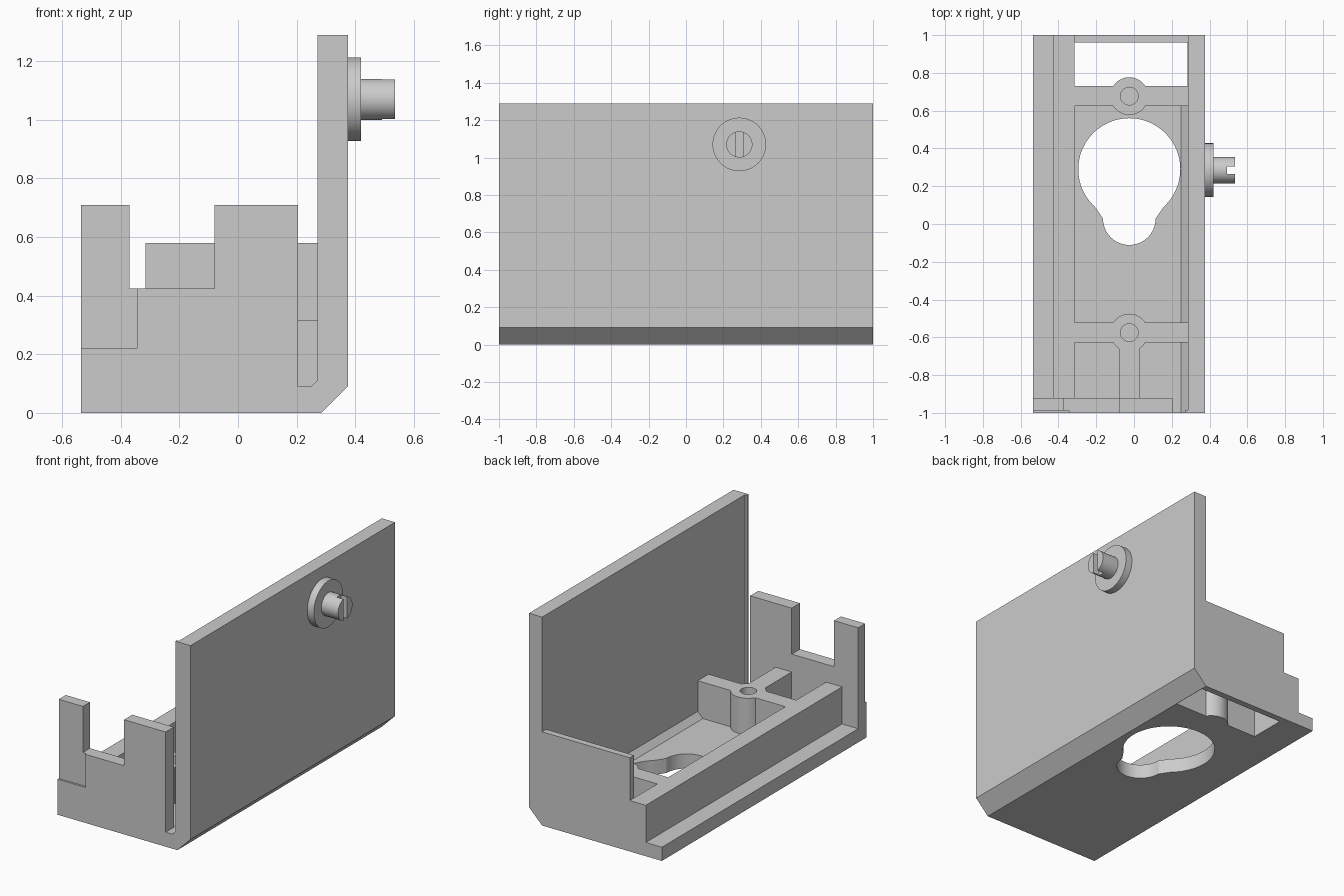
import bpy, bmesh, math
from mathutils import Vector

cube = bpy.data.objects.get("Cube")
if cube:
    bpy.data.objects.remove(cube, do_unlink=True)

grey = bpy.data.materials.new("plain_grey")
grey.use_nodes = True
grey.diffuse_color = (0.6, 0.6, 0.6, 1)
grey.node_tree.nodes["Principled BSDF"].inputs["Base Color"].default_value = (0.6, 0.6, 0.6, 1)

PLACE = {
    "x": lambda a, b, d: Vector((d, a, b)),
    "y": lambda a, b, d: Vector((a, d, b)),
    "z": lambda a, b, d: Vector((a, b, d)),
}


def prism(name, outline, axis, low, high):
    """Extrude a flat outline along an axis."""
    bm = bmesh.new()
    face = bm.faces.new([bm.verts.new(PLACE[axis](a, b, low)) for a, b in outline])
    top = bmesh.ops.extrude_face_region(bm, geom=[face])["geom"]
    shift = PLACE[axis](0, 0, high - low)
    bmesh.ops.translate(bm, vec=shift, verts=[g for g in top if isinstance(g, bmesh.types.BMVert)])
    bmesh.ops.recalc_face_normals(bm, faces=bm.faces)
    mesh = bpy.data.meshes.new(name)
    bm.to_mesh(mesh)
    bm.free()
    mesh.materials.append(grey)
    obj = bpy.data.objects.new(name, mesh)
    bpy.context.collection.objects.link(obj)
    return obj


def box(name, x, y, z):
    return prism(name, [(x[0], y[0]), (x[1], y[0]), (x[1], y[1]), (x[0], y[1])], "z", *z)


def arc(centre, radius, start, end, steps):
    angles = [math.radians(start + (end - start) * i / steps) for i in range(steps + 1)]
    return [(centre[0] + radius * math.cos(t), centre[1] + radius * math.sin(t)) for t in angles]


def cylinder(name, centre, radius, axis, low, high, sides=48):
    return prism(name, arc(centre, radius, 0, 360, sides)[:-1], axis, low, high)


def combine(target, tool, operation):
    """Apply a boolean and discard the tool."""
    mod = target.modifiers.new(operation, "BOOLEAN")
    mod.operation, mod.solver, mod.object = operation, "EXACT", tool
    bpy.context.view_layer.objects.active = target
    bpy.ops.object.modifier_apply(modifier=mod.name)
    bpy.data.objects.remove(tool, do_unlink=True)


def smooth(obj):
    bpy.ops.object.select_all(action="DESELECT")
    obj.select_set(True)
    bpy.context.view_layer.objects.active = obj
    bpy.ops.object.shade_smooth_by_angle(angle=math.radians(30))


# Floor, side ledge, rail and tall wall in one long profile
body = prism("housing", [
    (-0.535, 0), (0.285, 0), (0.375, 0.09), (0.375, 1.29), (0.285, 1.29), (0.285, 0.125),
    (0.25, 0.09), (-0.315, 0.09), (-0.315, 0.315), (-0.425, 0.315), (-0.425, 0.085),
    (-0.535, 0.085)], "y", -1, 1)

# Floor openings: rectangular window and keyhole
MID = -0.025
combine(body, box("window_cutter", (-0.315, 0.283), (0.73, 0.96), (-0.1, 0.2)), "DIFFERENCE")
keyhole = arc((MID, 0.29), 0.27, -48, 228, 56) + arc((MID, 0.028), 0.139, 180, 360, 32)
combine(body, prism("keyhole_cutter", keyhole, "z", -0.1, 0.2), "DIFFERENCE")

# Front end plate with its notch
combine(body, prism("front_plate", [
    (-0.535, 0), (0.205, 0), (0.205, 0.71), (-0.08, 0.71), (-0.08, 0.425),
    (-0.37, 0.425), (-0.37, 0.71), (-0.535, 0.71)], "y", -1, -0.92), "UNION")
combine(body, box("recess_cutter", (-0.6, -0.345), (-1.1, -0.988), (0.22, 0.8)), "DIFFERENCE")

# Back end plate and wall lip
combine(body, box("back_plate", (-0.315, 0.3), (0.96, 1), (0.05, 0.58)), "UNION")
combine(body, box("wall_lip", (0.271, 0.3), (-1, -0.985), (0.07, 1.29)), "UNION")

# Cross bars with drilled bosses
for y, base in ((-0.575, 0.05), (0.677, 0)):
    combine(body, box("cross_bar", (-0.35, 0.3), (y - 0.053, y + 0.053), (0.05, 0.315)), "UNION")
    combine(body, cylinder("boss", (MID, y), 0.1, "z", base, 0.315), "UNION")
    combine(body, cylinder("screw_hole_cutter", (MID, y), 0.047, "z", 0.1, 0.4, 32), "DIFFERENCE")

# Rib joining the front cross bar to the front plate, flared at the bar
combine(body, prism("front_rib", [
    (-0.08, -0.95), (0.03, -0.95), (0.03, -0.66), (0.06, -0.628), (0.06, -0.6),
    (-0.11, -0.6), (-0.11, -0.628), (-0.08, -0.66)], "z", 0.05, 0.315), "UNION")
# Redrill the front hole after the rib is joined
combine(body, cylinder("screw_hole_cutter", (MID, -0.575), 0.047, "z", 0.1, 0.4, 32), "DIFFERENCE")
smooth(body)

# Slotted fastener on the wall
CENTRE = (0.285, 1.07)
flange = cylinder("fastener_flange", CENTRE, 0.143, "x", 0.37, 0.42, 64)
pin = cylinder("fastener_pin", CENTRE, 0.07, "x", 0.41, 0.535)
combine(pin, box("slot_cutter", (0.492, 0.6), (0.266, 0.304), (0.9, 1.2)), "DIFFERENCE")
smooth(flange)
smooth(pin)
